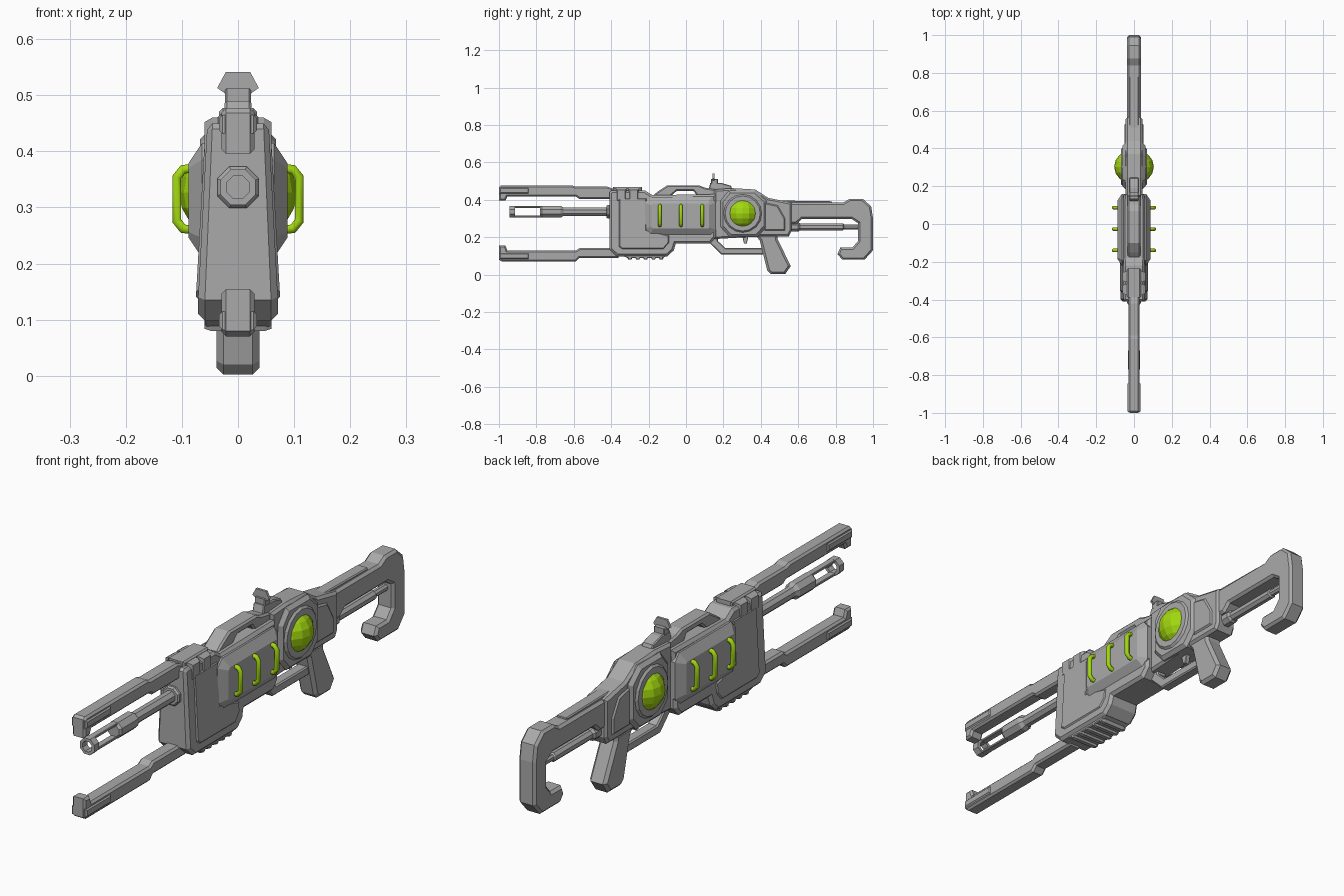
import bpy, bmesh, math
from mathutils import Vector


def material(name, rgb):
    m = bpy.data.materials.new(name)
    m.diffuse_color = (*rgb, 1)
    return m


GREY = material("grey metal", (0.40, 0.40, 0.40))
GREEN = material("bright green", (0.36, 0.68, 0.005))


def finish(name, bm, mat):
    bmesh.ops.recalc_face_normals(bm, faces=bm.faces[:])
    me = bpy.data.meshes.new(name)
    bm.to_mesh(me)
    bm.free()
    me.materials.append(mat)
    ob = bpy.data.objects.new(name, me)
    bpy.context.collection.objects.link(ob)
    return ob


def inset(pts, d):
    """Move every edge of a closed (y, z) outline inward by d."""
    p = [Vector(q) for q in pts]
    n = len(p)
    area = sum(p[i].x * p[(i + 1) % n].y - p[(i + 1) % n].x * p[i].y for i in range(n))
    s = 1 if area > 0 else -1
    out = []
    for i in range(n):
        a = (p[i] - p[i - 1]).normalized()
        b = (p[(i + 1) % n] - p[i]).normalized()
        na, nb = Vector((-a.y, a.x)) * s, Vector((-b.y, b.x)) * s
        out.append(p[i] + (na + nb) * (d / max(0.35, 1 + na.dot(nb))))
    return out


def plate(name, pts, w, bevel=0.01, depth=None, x0=None, taper=None, mat=GREY):
    """Extrude a side outline across x with chamfered rims; x0 starts it off centre."""
    depth = bevel if depth is None else depth
    if x0 is None:
        layers = [(-w, bevel), (-w + depth, 0), (w - depth, 0), (w, bevel)]
    else:
        layers = [(x0, 0), (w - depth, 0), (w, bevel)]
    bm = bmesh.new()
    rings = []
    for x, d in layers:
        rings.append([bm.verts.new((x * (taper(q[1]) if taper else 1), q[0], q[1]))
                      for q in inset(pts, d)])
    n = len(pts)
    for a, b in zip(rings, rings[1:]):
        for i in range(n):
            j = (i + 1) % n
            bm.faces.new((a[i], a[j], b[j], b[i]))
    bm.faces.new(rings[0])
    bm.faces.new(rings[-1])
    return finish(name, bm, mat)


def both(name, pts, x0, w, bevel, depth=None, taper=None):
    """The same raised plate on the left and right sides."""
    for side, s in (("right", 1), ("left", -1)):
        ob = plate(f"{name}_{side}", pts, w, bevel, depth, x0, taper)
        if s < 0:
            bm = bmesh.new()
            bm.from_mesh(ob.data)
            for v in bm.verts:
                v.co.x *= -1
            bmesh.ops.recalc_face_normals(bm, faces=bm.faces[:])
            bm.to_mesh(ob.data)
            bm.free()


def box(y0, y1, z0, z1):
    return [(y0, z0), (y1, z0), (y1, z1), (y0, z1)]


def lathe(name, prof, zc, sides=8, closed=False):
    """Turn (y, radius) points around a lengthwise axis."""
    bm = bmesh.new()
    rings = []
    for y, r in prof:
        ang = [2 * math.pi * (k + 0.5) / sides for k in range(sides)]
        rings.append([bm.verts.new((r * math.cos(a), y, zc + r * math.sin(a))) for a in ang])
    pairs = list(zip(rings, rings[1:])) + ([(rings[-1], rings[0])] if closed else [])
    for a, b in pairs:
        for i in range(sides):
            j = (i + 1) % sides
            bm.faces.new((a[i], a[j], b[j], b[i]))
    if not closed:
        bm.faces.new(rings[0])
        bm.faces.new(rings[-1])
    return finish(name, bm, GREY)


# Main body, narrowing towards the top
def narrow(z):
    return 1 - 0.23 * min(1, max(0, (z - 0.14) / 0.31))


body = [(-0.41, 0.135), (-0.37, 0.098), (-0.10, 0.098), (-0.065, 0.13), (-0.055, 0.165),
        (0.13, 0.165), (0.16, 0.20), (0.16, 0.43), (-0.18, 0.425), (-0.22, 0.45), (-0.40, 0.45),
        (-0.41, 0.44)]
plate("main_body", body, 0.071, 0.012, taper=narrow)
both("front_side_panel", [(-0.36, 0.15), (-0.34, 0.135), (-0.12, 0.135), (-0.09, 0.17),
                          (-0.09, 0.21), (-0.21, 0.24), (-0.21, 0.41), (-0.36, 0.41)],
     0.05, 0.075, 0.006, taper=narrow)

# Ribbed underside
plate("underside_base", [(-0.34, 0.10), (-0.31, 0.088), (-0.13, 0.088), (-0.10, 0.10)], 0.06, 0.004)
for i in range(5):
    y = -0.315 + i * 0.042
    plate(f"underside_rib_{i + 1}", [(y, 0.095), (y + 0.007, 0.08), (y + 0.023, 0.08), (y + 0.03, 0.095)],
          0.06, 0.004, 0.012)

# Wide side housing with three green handles on each side
both("side_housing", [(-0.22, 0.245), (-0.195, 0.21), (0.135, 0.21), (0.16, 0.24), (0.16, 0.385),
                      (0.135, 0.415), (-0.19, 0.415), (-0.22, 0.385)], 0.03, 0.088, 0.036, 0.024)
for s, side in ((1, "right"), (-1, "left")):
    for i, y in enumerate((-0.14, -0.027, 0.087)):
        cu = bpy.data.curves.new("side_handle", 'CURVE')
        cu.dimensions = '3D'
        cu.bevel_depth = 0.0095
        cu.bevel_resolution = 1
        cu.use_fill_caps = True
        sp = cu.splines.new('POLY')
        path = [(0.075, 0.37), (0.098, 0.368), (0.109, 0.354), (0.109, 0.276), (0.098, 0.262), (0.075, 0.26)]
        sp.points.add(len(path) - 1)
        for p, (x, z) in zip(sp.points, path):
            p.co = (s * x, y, z, 1)
        cu.materials.append(GREEN)
        ob = bpy.data.objects.new(f"side_handle_{side}_{i + 1}", cu)
        bpy.context.collection.objects.link(ob)
        bpy.ops.object.select_all(action='DESELECT')
        ob.select_set(True)
        bpy.context.view_layer.objects.active = ob
        bpy.ops.object.convert(target='MESH')

# Carry bridge on top
plate("top_bridge", [(-0.18, 0.42), (-0.15, 0.445), (-0.10, 0.477), (0.07, 0.477), (0.10, 0.465), (0.16, 0.455),
                     (0.16, 0.42), (0.06, 0.42), (0.04, 0.447), (-0.05, 0.447), (-0.08, 0.42)], 0.034, 0.007)

# Clamps holding the upper rail
for i, y in enumerate((-0.375, -0.308)):
    plate(f"rail_clamp_{i + 1}", box(y, y + 0.058, 0.39, 0.46), 0.06, 0.008, 0.014)
plate("clamp_top", box(-0.39, -0.235, 0.43, 0.467), 0.036, 0.006)

# Upper and lower front rails with hooked tips
plate("upper_rail", [(-1.0, 0.395), (-0.965, 0.395), (-0.955, 0.418), (-0.59, 0.418), (-0.57, 0.405),
                     (-0.36, 0.405), (-0.36, 0.45), (-0.42, 0.47), (-0.59, 0.47), (-0.61, 0.477), (-0.99, 0.477),
                     (-1.0, 0.468)], 0.029, 0.008)
plate("upper_rail_tip", box(-0.998, -0.84, 0.432, 0.465), 0.034, 0.006)
plate("lower_rail", [(-1.0, 0.155), (-0.965, 0.155), (-0.955, 0.128), (-0.59, 0.128), (-0.57, 0.141),
                     (-0.36, 0.141), (-0.36, 0.09), (-0.57, 0.09), (-0.59, 0.07), (-0.985, 0.07),
                     (-1.0, 0.08)], 0.029, 0.008)
plate("lower_rail_tip", box(-0.998, -0.84, 0.082, 0.115), 0.034, 0.006)

# Barrel with an open slotted muzzle
ZB = 0.336
lathe("barrel_collar", [(-0.425, 0.034), (-0.418, 0.04), (-0.39, 0.04)], ZB)
lathe("barrel", [(-0.78, 0.026), (-0.77, 0.034), (-0.67, 0.034), (-0.655, 0.024), (-0.40, 0.024)], ZB)
lathe("muzzle_ring", [(-0.945, 0.034), (-0.915, 0.034), (-0.915, 0.022), (-0.945, 0.022)], ZB, closed=True)
for nm, z in (("upper", ZB + 0.021), ("lower", ZB - 0.031)):
    plate(f"muzzle_prong_{nm}", box(-0.93, -0.765, z, z + 0.010), 0.013, 0.002)

# Receiver and the casing around the orb
plate("receiver", [(0.15, 0.19), (0.41, 0.205), (0.55, 0.205), (0.565, 0.235), (0.565, 0.385), (0.44, 0.41),
                   (0.37, 0.455), (0.25, 0.462), (0.15, 0.455)], 0.045, 0.010)
plate("orb_casing", [(0.185, 0.255), (0.235, 0.20), (0.38, 0.20), (0.43, 0.255), (0.43, 0.395), (0.37, 0.45),
                     (0.23, 0.45), (0.185, 0.395)], 0.06, 0.014)
ring = [(0.303 + 0.102 * math.cos(k * math.pi / 8), 0.327 + 0.102 * math.sin(k * math.pi / 8)) for k in range(16)]
plate("orb_ring", ring, 0.068, 0.008)
both("receiver_side_panel", [(0.42, 0.235), (0.53, 0.235), (0.53, 0.30), (0.49, 0.37), (0.42, 0.385)],
     0.03, 0.051, 0.006)

# Green orb
bm = bmesh.new()
bmesh.ops.create_uvsphere(bm, u_segments=16, v_segments=10, radius=1)
for v in bm.verts:
    v.co = (v.co.x * 0.105, 0.303 + v.co.y * 0.092, 0.327 + v.co.z * 0.092)
finish("green_orb", bm, GREEN)

# Sight: base, stalk and flared plate
plate("sight_base", [(0.12, 0.45), (0.25, 0.45), (0.24, 0.475), (0.19, 0.49), (0.13, 0.49)], 0.024, 0.004)
plate("sight_stalk", box(0.135, 0.17, 0.48, 0.512), 0.023, 0.003)
bm = bmesh.new()
flare = [(-0.023, 0.503), (0.023, 0.503), (0.037, 0.513), (0.022, 0.541), (-0.022, 0.541), (-0.037, 0.513)]
rows = [[bm.verts.new((x, y, z)) for x, z in flare] for y in (0.143, 0.153)]
for i in range(6):
    bm.faces.new((rows[0][i], rows[0][i - 1], rows[1][i - 1], rows[1][i]))
for r in rows:
    bm.faces.new(r)
finish("sight_plate", bm, GREY)

# Trigger guard, trigger and grip
plate("trigger_guard", [(0.12, 0.20), (0.13, 0.165), (0.19, 0.107), (0.42, 0.107), (0.42, 0.143), (0.21, 0.143),
                        (0.17, 0.18), (0.17, 0.20)], 0.022, 0.005)
plate("trigger", [(0.30, 0.21), (0.335, 0.21), (0.325, 0.165), (0.31, 0.165)], 0.01, 0.002)
plate("grip", [(0.37, 0.215), (0.395, 0.18), (0.435, 0.02), (0.455, 0.002), (0.53, 0.002), (0.56, 0.045),
               (0.49, 0.19), (0.49, 0.215)], 0.038, 0.012)

# Shoulder stock: hooked butt, arm cover and support rod
plate("stock", [(0.52, 0.385), (0.84, 0.385), (0.875, 0.405), (0.945, 0.405), (0.99, 0.365), (1.0, 0.30),
                (1.0, 0.13), (0.955, 0.08), (0.835, 0.08), (0.81, 0.11), (0.825, 0.145), (0.89, 0.145),
                (0.92, 0.18), (0.92, 0.275), (0.885, 0.298), (0.62, 0.298), (0.59, 0.27), (0.52, 0.27)], 0.037, 0.010)
plate("stock_arm_cover", [(0.50, 0.36), (0.76, 0.36), (0.78, 0.375), (0.78, 0.392), (0.50, 0.396)], 0.024, 0.004)
lathe("stock_rod", [(0.54, 0.028), (0.60, 0.028), (0.61, 0.02), (0.84, 0.02), (0.845, 0.014), (0.93, 0.014)], 0.255)
